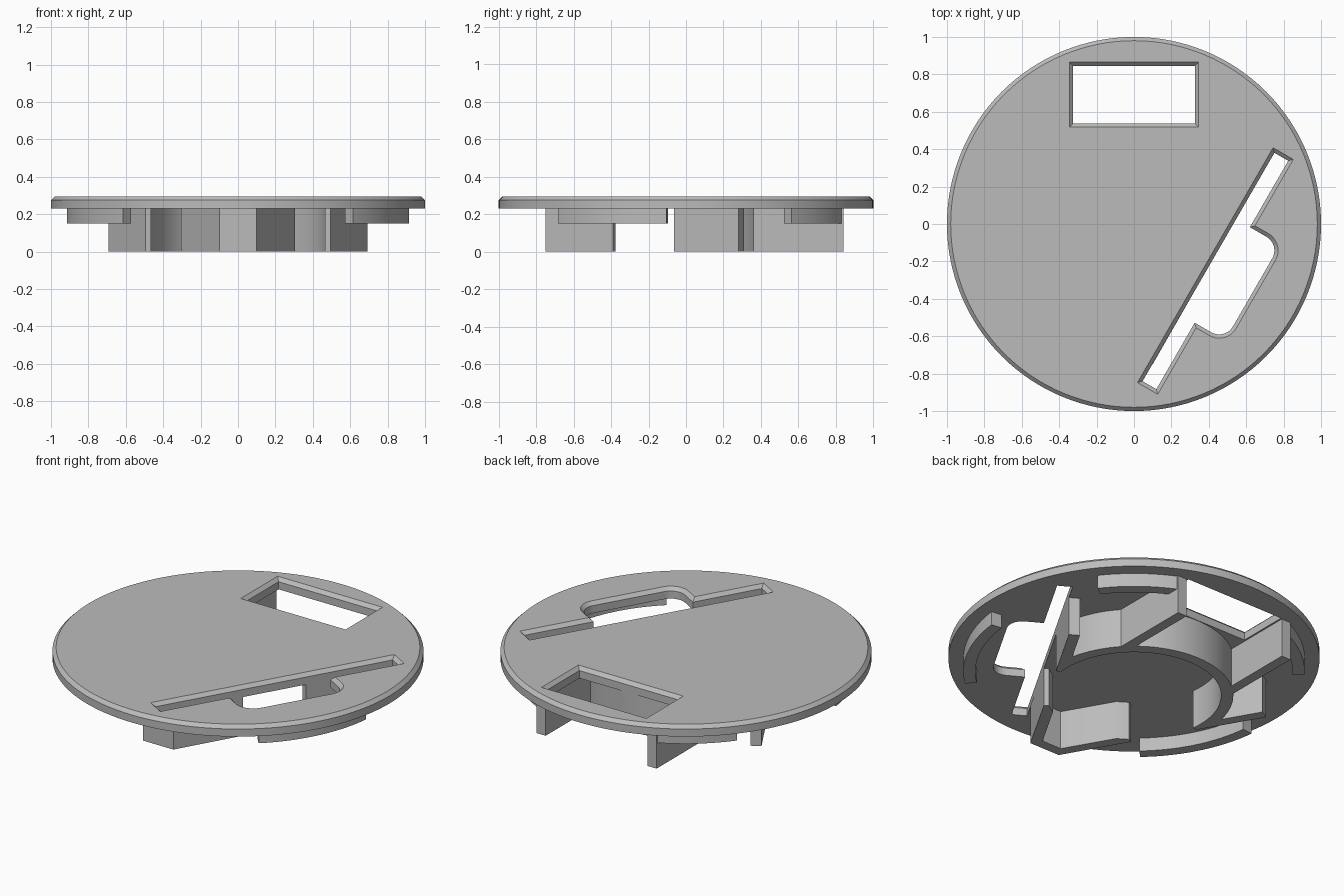
import bpy, bmesh
from math import sin, cos, radians, sqrt

if "Cube" in bpy.data.objects:
    bpy.data.objects.remove(bpy.data.objects["Cube"])

grey = bpy.data.materials.new("plain grey")
grey.use_nodes = True
colour = (0.5, 0.5, 0.5, 1)
grey.diffuse_color = colour
grey.node_tree.nodes["Principled BSDF"].inputs["Base Color"].default_value = colour

PLATE_Z, TOP_Z, BEVEL = 0.23, 0.295, 0.02
S, D = 0.46, 0.40        # outer and inner distance of the slanted walls
BORE, RING = 0.47, 0.535  # radii of the round socket


def loft(name, layers):
    """Stack matching outlines, given as (z, points), into a closed solid."""
    bm = bmesh.new()
    loops = [[bm.verts.new((x, y, z)) for x, y in pts] for z, pts in layers]
    n = len(loops[0])
    for a, b in zip(loops, loops[1:]):
        for i in range(n):
            j = (i + 1) % n
            bm.faces.new((a[i], a[j], b[j], b[i]))
    bm.faces.new(loops[0])
    bm.faces.new(loops[-1])
    bmesh.ops.recalc_face_normals(bm, faces=bm.faces)
    mesh = bpy.data.meshes.new(name)
    bm.to_mesh(mesh)
    bm.free()
    mesh.materials.append(grey)
    ob = bpy.data.objects.new(name, mesh)
    bpy.context.collection.objects.link(ob)
    return ob


def smooth(ob):
    bpy.ops.object.select_all(action="DESELECT")
    ob.select_set(True)
    bpy.context.view_layer.objects.active = ob
    bpy.ops.object.shade_smooth_by_angle(angle=radians(30))


def prism(name, pts, z0=0.0):
    ob = loft(name, [(z0, pts), (PLATE_Z, pts)])
    smooth(ob)
    return ob


def mirror(pts):
    return [(-x, y) for x, y in pts]


def arc(r, a0, a1, n, cx=0, cy=0):
    angles = [radians(a0 + (a1 - a0) * i / n) for i in range(n + 1)]
    return [(cx + r * cos(a), cy + r * sin(a)) for a in angles]


def slanted(pts):
    """Turn (along, outward) positions on the 60 degree side into x, y."""
    h = sqrt(3) / 2
    return [(0.5 * s + h * d, h * s - 0.5 * d) for s, d in pts]


def window(g):
    x, y0, y1 = 0.325 + g, 0.538 - g, 0.845 + g
    return [(-x, y0), (x, y0), (x, y1), (-x, y1)]


def slot(g):
    """Long slot with a rounded bay on its outer side, grown by g."""
    end, bay, low, mid, high, r = 0.705, 0.295, 0.46, 0.545, 0.732, 0.085
    c, top = bay - r, high - r
    right = arc(r + g, 0, 90, 10, c, top)
    left = arc(r + g, 90, 180, 10, -c, top)
    return slanted([(-end - g, low - g), (end + g, low - g),
                    (end + g, mid + g), (bay + g, mid + g)] + right + left
                   + [(-bay - g, mid + g), (-end - g, mid + g)])


# Round plate with a bevelled rim
def circle(r):
    return arc(r, 0, 360, 128)[:-1]


plate = loft("plate", [(PLATE_Z, circle(1)), (TOP_Z - BEVEL, circle(1)),
                       (TOP_Z, circle(1 - BEVEL))])

# Bevelled openings
for outline in (window, slot):
    cutter = loft("opening_cutter", [(0.1, outline(0)), (TOP_Z - BEVEL, outline(0)),
                                     (TOP_Z + BEVEL, outline(2 * BEVEL))])
    cutter.hide_render = True
    mod = plate.modifiers.new("opening", "BOOLEAN")
    mod.object, mod.operation, mod.solver = cutter, "DIFFERENCE", "EXACT"
    bpy.context.view_layer.objects.active = plate
    bpy.ops.object.modifier_apply(modifier=mod.name)
    bpy.data.objects.remove(cutter)
smooth(plate)

# Socket ring, flattened where it meets the slanted walls
start = -7.5
outer = []
for x, y in arc(1, start, 180 - start, 96):
    reach = sqrt(3) / 2 * abs(x) - 0.5 * y
    r = min(RING, S / reach) if reach > 0 else RING
    outer.append((r * x, r * y))
prism("socket_ring", outer + arc(BORE, 180 - start, start, 96))

# Slanted walls running on past the ring
wing = slanted([(0.25, S), (0.59, S), (0.59, D), (0.25, D)])
# Side walls below the window
cheek = [(0.335, 0.36), (0.395, 0.36), (0.395, 0.84), (0.335, 0.84)]
# Low locating ribs near the rim
front_rib = arc(0.92, -48, -6.5, 24) + arc(0.855, -6.5, -48, 24)
back_rib = arc(0.92, 37.7, 65, 16) + arc(0.855, 65, 37.7, 16)
for name, pts, z0 in (("slanted_wall", wing, 0), ("window_wall", cheek, 0),
                      ("front_rib", front_rib, 0.15), ("back_rib", back_rib, 0.15)):
    prism("left_" + name, pts, z0)
    prism("right_" + name, mirror(pts), z0)

# Front bracket with slanted arms, hollowed by the bore at its tips
tip = slanted([(-0.247, D), (-0.217, 0.417), (-0.185, 0.432), (-0.185, S)])
half = [(0.0635, -0.69)] + tip + [(0.1, -0.75)]
prism("front_bracket", half + mirror(half)[::-1])
